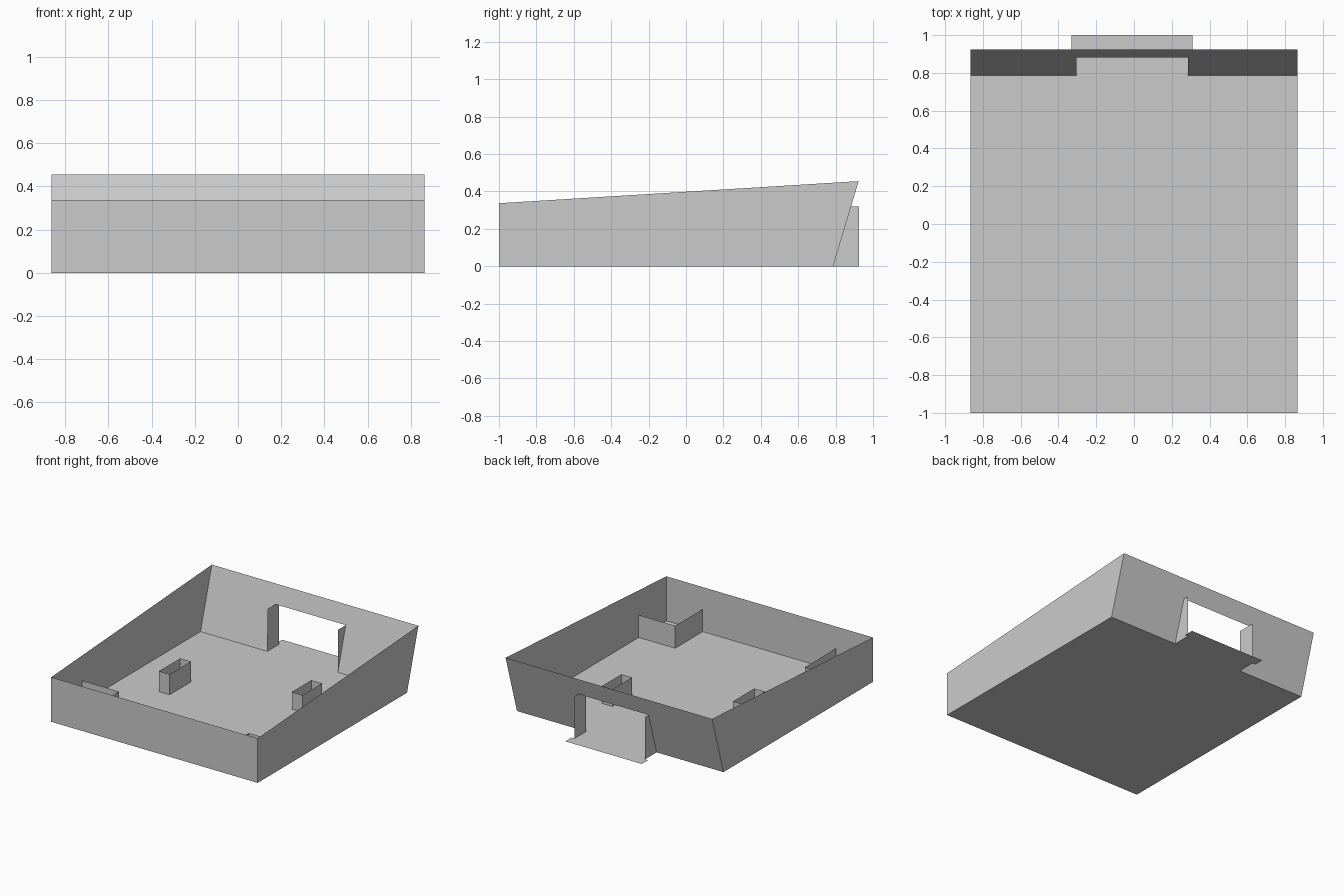
import bpy

if "Cube" in bpy.data.objects:
    bpy.data.objects.remove(bpy.data.objects["Cube"])

W = 0.865                      # half width
FRONT, BACK, LEAN = -1.0, 0.787, 0.923   # front wall, foot and top of the back wall
H_FRONT, H_BACK = 0.337, 0.455
DOOR_L, DOOR_R, DOOR_H = -0.305, 0.285, 0.32
JAMB_END = 0.925

grey = bpy.data.materials.new("plain_grey")
grey.diffuse_color = (0.6, 0.6, 0.6, 1)
grey.use_nodes = True
grey.node_tree.nodes["Principled BSDF"].inputs["Base Color"].default_value = grey.diffuse_color


def sheet(name, faces):
    """Thin sheet object from a list of polygons."""
    verts, polys = [], []
    for f in faces:
        polys.append(range(len(verts), len(verts) + len(f)))
        verts += f
    me = bpy.data.meshes.new(name)
    me.from_pydata(verts, [], [list(p) for p in polys])
    me.materials.append(grey)
    ob = bpy.data.objects.new(name, me)
    bpy.context.collection.objects.link(ob)
    return ob


def upright(path, height):
    """Vertical quads standing along a ground path."""
    return [[(*a, 0), (*b, 0), (*b, height), (*a, height)]
            for a, b in zip(path, path[1:])]


def flat(x0, x1, y0, y1):
    return [(x0, y0, 0), (x1, y0, 0), (x1, y1, 0), (x0, y1, 0)]


# Floor, threshold in the doorway and wider outer step
sheet("floor", [flat(-W, W, FRONT, BACK)])
sheet("threshold", [flat(DOOR_L, DOOR_R, BACK, JAMB_END)])
sheet("door_step", [flat(-0.33, 0.31, JAMB_END, 1.0)])

# Front wall and sloped-top side walls
sheet("front_wall", upright([(-W, FRONT), (W, FRONT)], H_FRONT))
for name, x in (("left_wall", -W), ("right_wall", W)):
    side = [(x, FRONT, 0), (x, BACK, 0), (x, LEAN, H_BACK), (x, FRONT, H_FRONT)]
    sheet(name, [side if x > 0 else side[::-1]])


# Back wall leaning outward, with a door opening
def on_back(x, z):
    return (x, BACK + (LEAN - BACK) * z / H_BACK, z)


def back_panel(x0, x1, z0, z1):
    return [on_back(x1, z0), on_back(x0, z0), on_back(x0, z1), on_back(x1, z1)]


outline = [(-W, 0), (-W, H_BACK), (W, H_BACK), (W, 0),
           (DOOR_R, 0), (DOOR_R, DOOR_H), (DOOR_L, DOOR_H), (DOOR_L, 0)]
sheet("back_wall", [[on_back(x, z) for x, z in outline]])

# Upright door jambs
for name, x in (("left_jamb", DOOR_L), ("right_jamb", DOOR_R)):
    sheet(name, upright([(x, BACK), (x, JAMB_END)], DOOR_H))

# Low partitions closing off the front corners
sheet("left_corner_partition", upright([(-W, -0.63), (-0.555, -0.63), (-0.555, FRONT)], 0.17))
sheet("right_corner_partition", upright([(W, -0.67), (0.56, -0.67), (0.56, FRONT)], 0.17))

# Open-topped rectangular posts
for name, x0, x1, y0, y1, h in (("left_post", -0.54, -0.45, -0.175, 0.08, 0.155),
                                ("right_post", 0.37, 0.46, 0.115, 0.35, 0.13)):
    sheet(name, upright([(x0, y0), (x1, y0), (x1, y1), (x0, y1), (x0, y0)], h))
